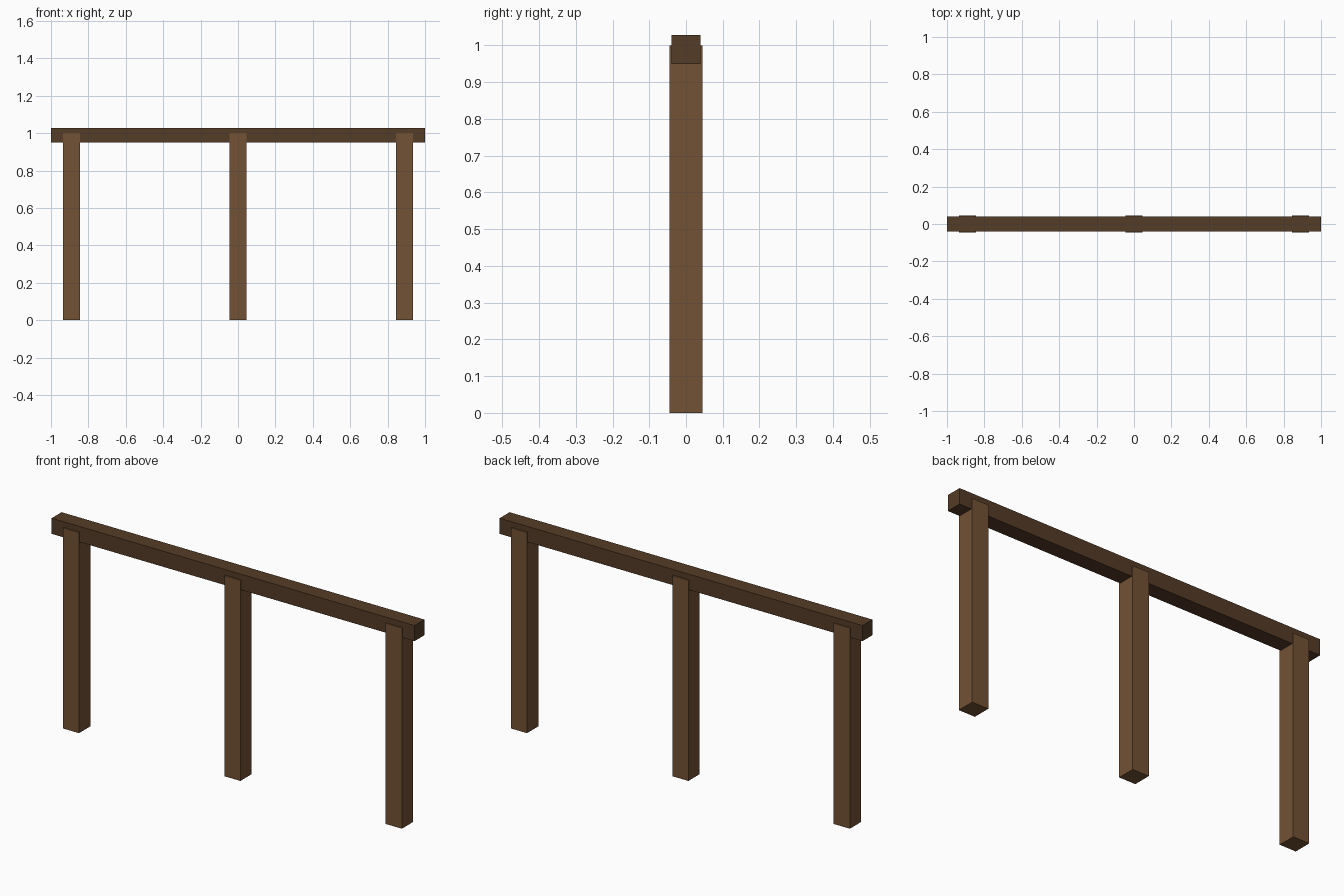
import bpy

if "Cube" in bpy.data.objects:
    bpy.data.objects.remove(bpy.data.objects["Cube"])


def material(name, color):
    mat = bpy.data.materials.new(name)
    mat.diffuse_color = (*color, 1)
    mat.use_nodes = True
    mat.node_tree.nodes["Principled BSDF"].inputs["Base Color"].default_value = mat.diffuse_color
    return mat


def box(name, center, size, mat):
    bpy.ops.mesh.primitive_cube_add(size=1, location=center)
    obj = bpy.context.object
    obj.name = name
    obj.scale = size
    bpy.ops.object.transform_apply(location=False, rotation=False, scale=True)
    obj.data.materials.append(mat)
    return obj


post_wood = material("post_wood", (0.17, 0.085, 0.036))
rail_wood = material("rail_wood", (0.09, 0.045, 0.02))

# Three square posts
for side, x in (("left", -0.89), ("middle", 0), ("right", 0.89)):
    box(f"{side}_post", (x, 0, 0.5), (0.089, 0.089, 1.0), post_wood)

# Top rail let into the post heads
box("top_rail", (0, 0, 0.989), (2.0, 0.078, 0.078), rail_wood)
